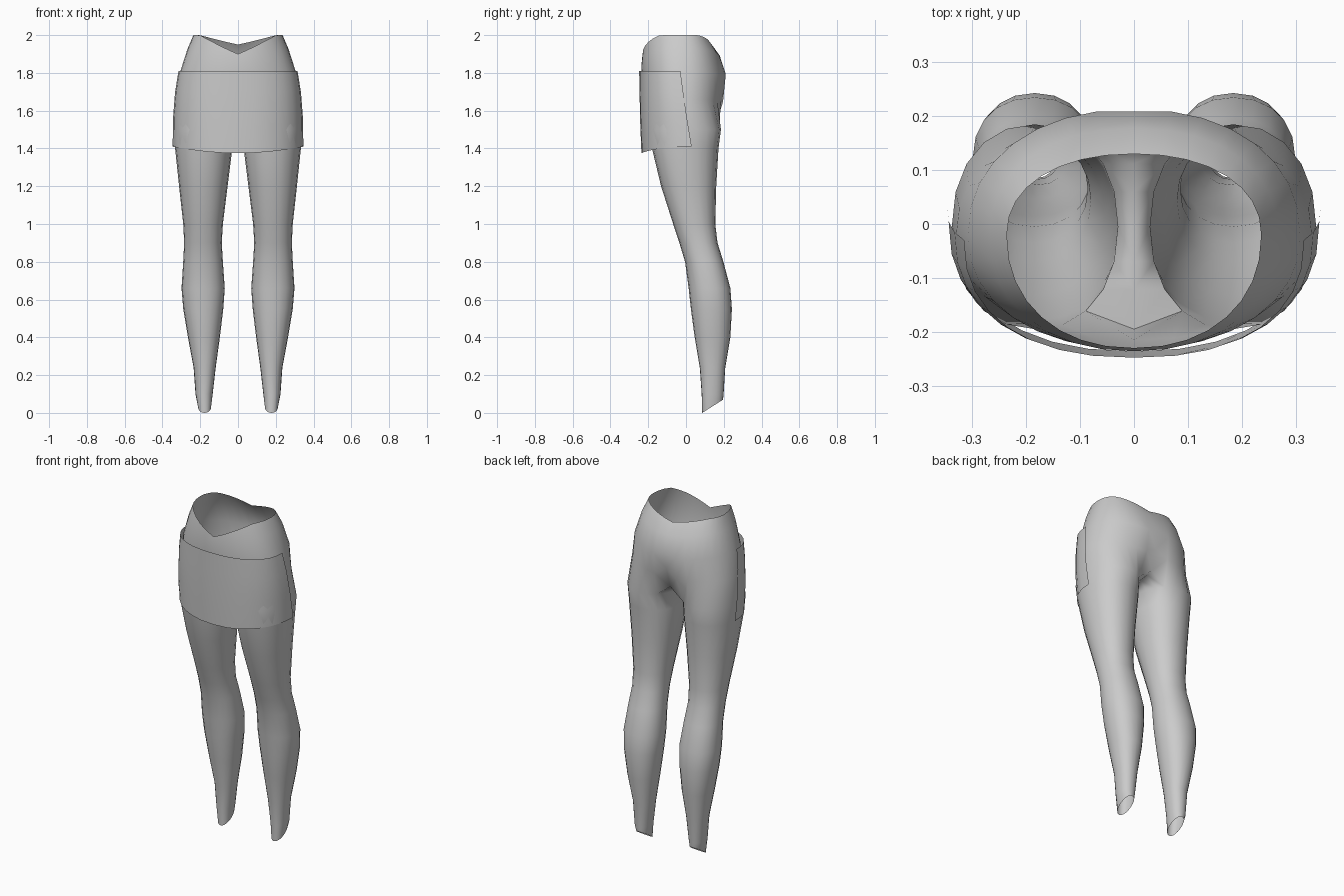
import bpy, bmesh, math

if "Cube" in bpy.data.objects:
    bpy.data.objects.remove(bpy.data.objects["Cube"])

fabric = bpy.data.materials.new("grey_fabric")
fabric.diffuse_color = (0.6, 0.6, 0.6, 1)
fabric.use_nodes = True
fabric.node_tree.nodes["Principled BSDF"].inputs["Base Color"].default_value = fabric.diffuse_color


def spow(v, e):
    return math.copysign(abs(v) ** e, v)


def oval(deg, cx, hw, yc, yf, yb, e=1.0):
    """Point on an oval with separate front and back depths; -90 is the front."""
    c, s = math.cos(math.radians(deg)), math.sin(math.radians(deg))
    y = yc + spow(s, e) * ((yb - yc) if s > 0 else (yc - yf))
    return cx + hw * spow(c, e), y


def skin(bm, rows, closed=False):
    """Quads between neighbouring rows, listed from top to bottom."""
    for a, b in zip(rows, rows[1:]):
        n = len(a)
        for i in range(n if closed else n - 1):
            j = (i + 1) % n
            bm.faces.new((a[i], b[i], b[j], a[j]))


def finish(bm, name):
    mesh = bpy.data.meshes.new(name)
    bm.to_mesh(mesh)
    bm.free()
    obj = bpy.data.objects.new(name, mesh)
    bpy.context.collection.objects.link(obj)
    mesh.materials.append(fabric)
    bpy.ops.object.select_all(action='DESELECT')
    obj.select_set(True)
    bpy.context.view_layer.objects.active = obj
    bpy.ops.object.shade_smooth_by_angle(angle=math.radians(50))
    return obj


# ---- leggings: one half, mirrored ----
bm = bmesh.new()

# leg rings: z, inner x, outer x, front y, back y
LEG = [
    (1.50, .030, .338, -.195, .185),
    (1.40, .030, .333, -.180, .172),
    (1.20, .055, .312, -.132, .160),
    (1.00, .080, .290, -.068, .155),
    (0.90, .086, .285, -.035, .167),
    (0.80, .080, .290, -.005, .198),
    (0.66, .070, .299, .014, .235),
    (0.55, .078, .290, .026, .243),
    (0.40, .096, .265, .046, .235),
    (0.24, .118, .235, .073, .208),
    (0.10, .134, .225, .083, .199),
    (0.00, .142, .212, .086, .196),
]
N, OUT = 20, 15
leg_rows = []
for z, xi, xo, yf, yb in LEG:
    row = []
    for i in range(N):
        x, y = oval(-126 + 18 * i, (xi + xo) / 2, (xo - xi) / 2,
                    (yf + yb) / 2, yf, yb, 0.92)
        # slanted ankle opening
        slant = 0.07 * (y - yf) / (yb - yf) if z == 0 else 0
        row.append(bm.verts.new((x, y, z + slant)))
    leg_rows.append(row)
skin(bm, leg_rows, closed=True)

# crotch strip between the leg and the centre line
top = leg_rows[0]
inner = top[OUT - 1:] + top[:1]
centre = []
for k, v in enumerate(inner):
    y = {0: .15, len(inner) - 1: -.195}.get(k, v.co.y)
    centre.append(bm.verts.new((0, y, 1.57 - 0.07 * k / (len(inner) - 1))))
for k in range(len(inner) - 1):
    bm.faces.new((inner[k], inner[k + 1], centre[k + 1], centre[k]))

# hips: height fraction, half width, front y, back y, cleft depth
HIPS = [
    (1.00, .236, -.230, .130, 0),
    (0.85, .268, -.236, .178, 0),
    (0.60, .308, -.232, .213, .004),
    (0.32, .330, -.215, .200, .015),
]
base = [centre[-1]] + top[:OUT] + [centre[0]]
M = len(base)
hip_rows = []
for f, hw, yf, yb, cleft in HIPS:
    row = []
    for i, b in enumerate(base):
        t = -90 + 180 * i / (M - 1)
        x, y = oval(t, 0, hw, -.02, yf, yb, 0.92)
        if i in (0, M - 1):
            x = 0
        if i == M - 1:
            y -= cleft
        # waistline dips to a V at the front and, less, at the back
        rim_x = .236 * abs(math.cos(math.radians(t)))
        rim = 2.0 - (.10 if t < 0 else .05) * (1 - min(1, rim_x / .2))
        row.append(bm.verts.new((x, y, b.co.z + (rim - b.co.z) * f)))
    hip_rows.append(row)
skin(bm, hip_rows + [base])

leggings = finish(bm, "leggings")
mirror = leggings.modifiers.new("mirror", 'MIRROR')
mirror.use_clip = True
mirror.merge_threshold = 0.0005

# ---- front apron panel: open shell wrapped round the front ----
bm = bmesh.new()
# z, half width, front y, side edge y, rise of the lower hem at the sides
APRON = [
    (1.81, .315, -.248, -.030, 0),
    (1.70, .333, -.246, -.015, 0),
    (1.55, .344, -.243, .005, .01),
    (1.375, .346, -.236, .030, .035),
]
rows = []
for z, hw, yf, ys, rise in APRON:
    row = []
    for i in range(17):
        t = -180 + 180 * i / 16
        x, y = oval(t, 0, hw, ys, yf, ys, 0.86)
        row.append(bm.verts.new((x, y, z + rise * (x / hw) ** 2)))
    rows.append(row)
skin(bm, rows)
finish(bm, "apron_panel")
